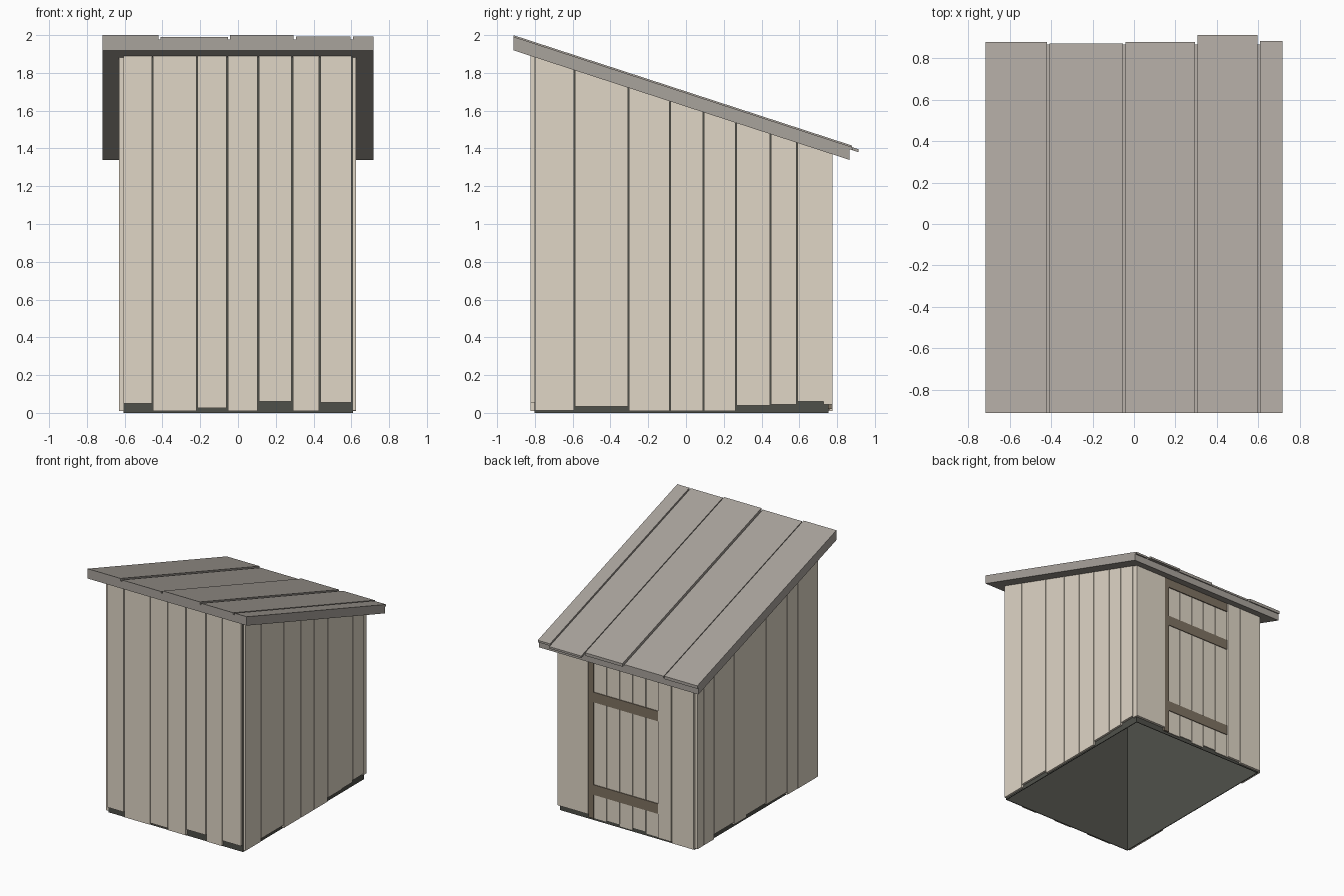
import bpy
import bmesh

cube = bpy.data.objects.get("Cube")
if cube:
    bpy.data.objects.remove(cube, do_unlink=True)


def material(name, rgb):
    m = bpy.data.materials.new(name)
    m.use_nodes = True
    lin = [((c / 255 + 0.055) / 1.055) ** 2.4 for c in rgb]
    m.diffuse_color = (*lin, 1)
    m.node_tree.nodes["Principled BSDF"].inputs["Base Color"].default_value = (*lin, 1)
    return m


tan = material("pale wall wood", (224, 214, 198))
grey = material("grey roof wood", (169, 163, 156))
brown = material("brown trim wood", (127, 115, 98))
dark = material("dark core", (79, 80, 74))


def eave(y):
    """Height of the sloping roof underside at depth y."""
    return 1.92 - 0.326 * (y + 0.915)


def roof_level(offset):
    return lambda y: eave(y) + offset


def board(name, x, y, z, mat):
    """Box whose bottom and top may be numbers or functions of y."""
    bm = bmesh.new()
    bmesh.ops.create_cube(bm, size=1)
    for v in bm.verts:
        v.co.x = x[v.co.x > 0]
        v.co.y = y[v.co.y > 0]
        level = z[v.co.z > 0]
        v.co.z = level(v.co.y) if callable(level) else level
    me = bpy.data.meshes.new(name)
    me.materials.append(mat)
    bm.to_mesh(me)
    bm.free()
    ob = bpy.data.objects.new(name, me)
    bpy.context.collection.objects.link(ob)


def wall(name, edges, bottoms, depth, along_x, gap=0.003):
    """Row of upright planks between neighbouring edges."""
    for i, low in enumerate(bottoms):
        span = (edges[i] + gap, edges[i + 1] - gap)
        x, y = (span, depth) if along_x else (depth, span)
        board(f"{name}_{i + 1}", x, y, (low, eave), tan)


# Dark lining walls behind the planks, open at the bottom
for name, x, y in (("front", (-0.607, 0.608), (-0.802, -0.796)),
                   ("back", (-0.607, 0.608), (0.749, 0.755)),
                   ("left", (0.602, 0.608), (-0.796, 0.749)),
                   ("right", (-0.607, -0.601), (-0.796, 0.749))):
    board(f"{name}_lining", x, y, (0, eave), dark)

# Plank walls, each just proud of the lining
wall("front_plank", [-0.61, -0.453, -0.217, -0.057, 0.107, 0.287, 0.433, 0.605],
     [0.05, 0.01, 0.025, 0.01, 0.06, 0.01, 0.055], (-0.823, -0.8), True)
wall("left_plank", [-0.802, -0.59, -0.305, -0.085, 0.092, 0.264, 0.448, 0.588, 0.73],
     [0.012, 0.035, 0.01, 0.01, 0.01, 0.04, 0.045, 0.06], (0.606, 0.625), False)
wall("right_plank", [-0.802, -0.54, -0.405, -0.135, 0.12, 0.28, 0.535, 0.67, 0.755],
     [0.01, 0.012, 0.035, 0.05, 0.03, 0.05, 0.01, 0.01], (-0.63, -0.605), False)
wall("back_plank_right", [-0.613, -0.412, -0.288], [0.01, 0.02], (0.753, 0.775), True)
wall("back_plank_left", [0.337, 0.622], [0.045], (0.727, 0.775), True)

# Door with two cross bars, a post and a lintel
door_edges = [-0.29 + 0.118 * i for i in range(6)]
wall("door_plank", door_edges, [0.02, 0.035, 0.015, 0.03, 0.02], (0.753, 0.762), True)
for name, low in (("lower", 0.212), ("upper", 0.967)):
    board(f"door_{name}_bar", (-0.286, 0.298), (0.76, 0.768), (low, low + 0.082), brown)
board("door_post", (0.296, 0.342), (0.753, 0.77), (0.02, eave), brown)
board("door_lintel", (-0.286, 0.298), (0.753, 0.77), (1.3, eave), brown)

# Sloping roof slab
board("roof_slab", (-0.718, 0.718), (-0.913, 0.866), (eave, roof_level(0.058)), grey)

# Roof boards of uneven length and thickness
roof_edges = [-0.724, -0.415, -0.048, 0.301, 0.602, 0.724]
for i, (end, lift) in enumerate([(0.88, 0.08), (0.872, 0.071), (0.88, 0.08),
                                 (0.912, 0.072), (0.885, 0.072)]):
    board(f"roof_board_{i + 1}", (roof_edges[i] + 0.006, roof_edges[i + 1] - 0.006),
          (-0.913, end), (roof_level(0.056), roof_level(lift)), grey)
